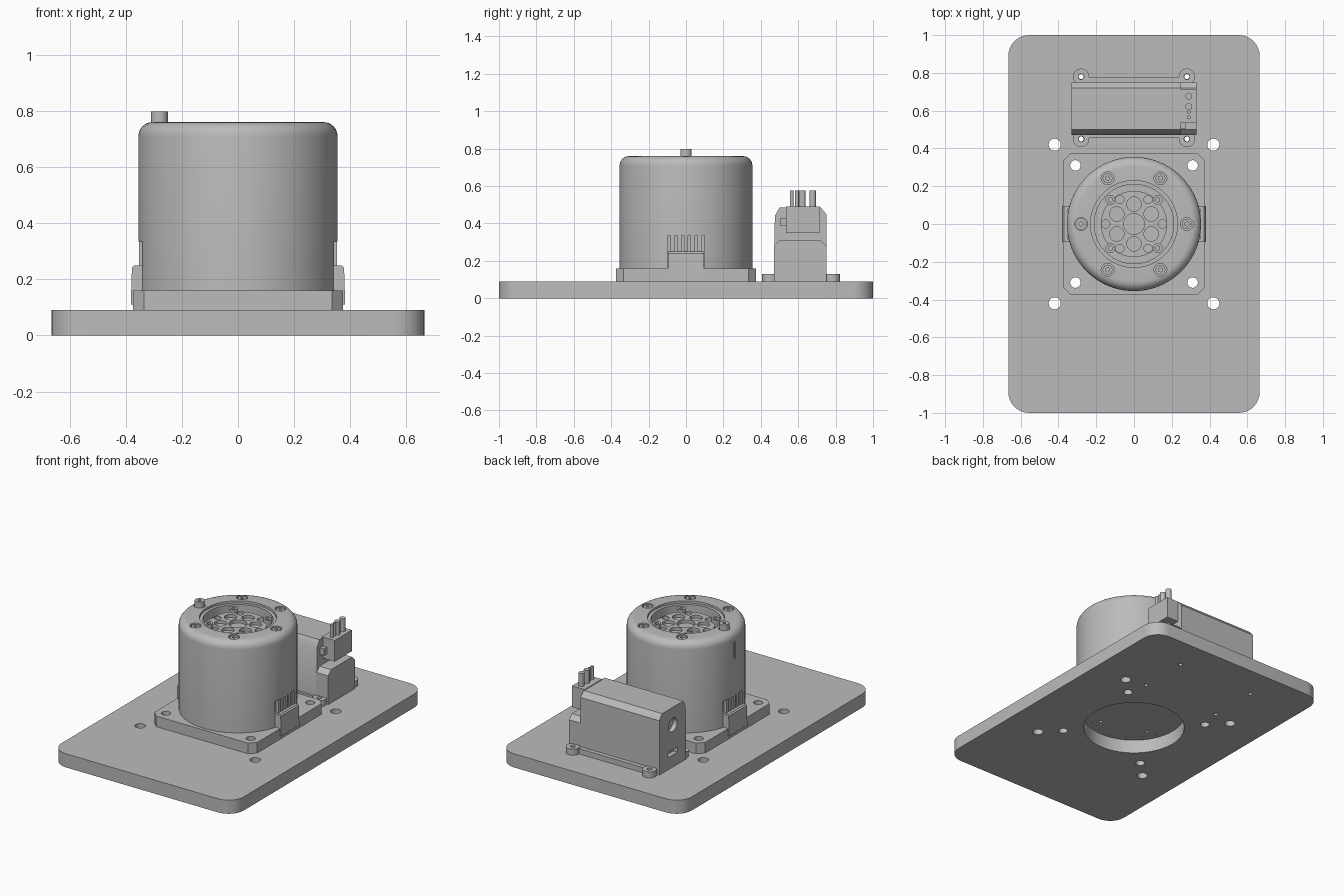
import bpy, bmesh, math
from mathutils import Matrix, Vector

if "Cube" in bpy.data.objects:
    bpy.data.objects.remove(bpy.data.objects["Cube"])

grey = bpy.data.materials.new("machined_grey")
grey.use_nodes = True
grey.diffuse_color = (0.5, 0.5, 0.5, 1)
grey.node_tree.nodes["Principled BSDF"].inputs["Base Color"].default_value = (0.5, 0.5, 0.5, 1)


def finish(name, bm):
    bmesh.ops.recalc_face_normals(bm, faces=bm.faces)
    mesh = bpy.data.meshes.new(name)
    bm.to_mesh(mesh)
    bm.free()
    mesh.materials.append(grey)
    ob = bpy.data.objects.new(name, mesh)
    bpy.context.collection.objects.link(ob)
    return ob


def activate(ob):
    bpy.ops.object.select_all(action='DESELECT')
    ob.select_set(True)
    bpy.context.view_layer.objects.active = ob


def smooth(ob):
    activate(ob)
    bpy.ops.object.shade_smooth_by_angle(angle=math.radians(30))


def add_box(bm, x0, x1, y0, y1, z0, z1):
    m = Matrix.Translation(((x0 + x1) / 2, (y0 + y1) / 2, (z0 + z1) / 2))
    bmesh.ops.create_cube(bm, size=1, matrix=m @ Matrix.Diagonal((x1 - x0, y1 - y0, z1 - z0, 1)))


def add_cyl(bm, x, y, r, z0, z1, sides=24):
    bmesh.ops.create_cone(bm, cap_ends=True, segments=sides, radius1=r, radius2=r,
                          depth=z1 - z0, matrix=Matrix.Translation((x, y, (z0 + z1) / 2)))


def prism(name, points, offset):
    """Extrude a closed outline of 3D points by an offset."""
    bm = bmesh.new()
    face = bm.faces.new([bm.verts.new(p) for p in points])
    new = bmesh.ops.extrude_face_region(bm, geom=[face])["geom"]
    bmesh.ops.translate(bm, verts=[v for v in new if isinstance(v, bmesh.types.BMVert)],
                        vec=Vector(offset))
    return finish(name, bm)


def box(name, *size):
    bm = bmesh.new()
    add_box(bm, *size)
    return finish(name, bm)


def cyls(name, items, sides=24):
    """One object from several (x, y, radius, bottom, top) cylinders."""
    bm = bmesh.new()
    for c in items:
        add_cyl(bm, *c, sides)
    return finish(name, bm)


def cut(ob, cutter):
    cutter.hide_render = True
    mod = ob.modifiers.new("cut", 'BOOLEAN')
    mod.operation = 'DIFFERENCE'
    mod.solver = 'EXACT'
    mod.object = cutter
    activate(ob)
    bpy.ops.object.modifier_apply(modifier=mod.name)
    bpy.data.objects.remove(cutter)


def ring(n, radius, start=0):
    return [(radius * math.cos(start + i * math.tau / n), radius * math.sin(start + i * math.tau / n))
            for i in range(n)]


def corners(x, y):
    return [(sx * x, sy * y) for sx in (-1, 1) for sy in (-1, 1)]


bolt_holes = corners(0.31, 0.31)
ear_spots = [(x, 0.615 + y) for x, y in corners(0.28, 0.165)]

# Base plate with rounded corners, large opening and through holes
outline = []
for k, (sx, sy) in enumerate([(1, 1), (-1, 1), (-1, -1), (1, -1)]):
    for i in range(9):
        a = (k + i / 8) * math.pi / 2
        outline.append((sx * 0.555 + 0.11 * math.cos(a), sy * 0.89 + 0.11 * math.sin(a), 0))
plate = prism("base_plate", outline, (0, 0, 0.09))
cut(plate, cyls("opening_cutter", [(0, 0, 0.31, -0.1, 0.2)], 64))
cut(plate, cyls("plate_hole_cutter",
                [(x, y, 0.032, -0.1, 0.2) for x, y in corners(0.42, 0.42)]
                + [(x, y, 0.028, -0.1, 0.2) for x, y in bolt_holes]
                + [(x, y, 0.013, -0.1, 0.2) for x, y in ear_spots]))
smooth(plate)

# Square motor flange with chamfered corners
f, c = 0.375, 0.335
flange = prism("motor_flange", [(x, y, 0.09) for x, y in
               [(f, -c), (f, c), (c, f), (-c, f), (-f, c), (-f, -c), (-c, -f), (c, -f)]], (0, 0, 0.07))
cut(flange, cyls("flange_hole_cutter",
                 [(x, y, 0.028, 0, 0.3) for x, y in bolt_holes]
                 + [(x, y, 0.012, 0, 0.12) for x, y in ring(4, 0.22, 0.5)]
                 + [(x, y, 0.006, 0, 0.11) for x, y in ring(18, 0.28)]))
smooth(flange)

# Motor housing: turned profile with a rounded shoulder and a sunken bore
profile = [(0, 0.155), (0.355, 0.155)]
profile += [(0.305 + 0.05 * math.cos(a), 0.71 + 0.05 * math.sin(a))
            for a in [i * math.pi / 12 for i in range(7)]]
profile += [(0.23, 0.76), (0.23, 0.745), (0.21, 0.745), (0.21, 0.69), (0, 0.69)]
bm = bmesh.new()
verts = [bm.verts.new((r, 0, z)) for r, z in profile]
edges = [bm.edges.new(pair) for pair in zip(verts, verts[1:])]
bmesh.ops.spin(bm, geom=verts + edges, axis=(0, 0, 1), cent=(0, 0, 0), angle=math.tau, steps=80)
bmesh.ops.remove_doubles(bm, verts=bm.verts, dist=0.0005)
housing = finish("motor_housing", bm)
cap_spots = ring(6, 0.28)
cut(housing, cyls("counterbore_cutter", [(x, y, 0.034, 0.735, 0.9) for x, y in cap_spots]))
bm = bmesh.new()
for s in (-1, 1):
    add_box(bm, *sorted((s * 0.33, s * 0.5)), -0.1, 0.1, 0.165, 0.335)
add_box(bm, -0.5, -0.345, -0.012, 0.012, 0.58, 0.69)
cut(housing, finish("side_pocket_cutter", bm))
smooth(housing)

# Cap screws around the rim, one of them standing proud
heads = [(x, y, 0.026, 0.73, 0.755) for x, y in cap_spots if x > -0.2]
heads.append((-0.28, 0, 0.03, 0.73, 0.797))
screws = cyls("cap_screws", heads)
cut(screws, cyls("hex_socket_cutter", [(x, y, 0.012, top - 0.015, 0.9)
                                       for x, y, r, bottom, top in heads], 6))
smooth(screws)

# Output hub inside the bore, pierced by a ring of holes
hub = cyls("output_hub", [(0, 0, 0.175, 0.685, 0.715)], 64)
cut(hub, cyls("hub_hole_cutter",
              [(0, 0, 0.055, 0.695, 0.8)]
              + [(x, y, 0.038, 0.695, 0.8) for x, y in ring(6, 0.105, math.pi / 6)]
              + [(x, y, 0.022, 0.695, 0.8) for x, y in ring(6, 0.15)]))
smooth(hub)
studs = [(x, y, 0.026, 0.685, 0.735) for x, y in corners(0.125, 0.128)]
hub_screws = cyls("hub_screws", studs)
cut(hub_screws, cyls("hub_socket_cutter", [(x, y, 0.013, 0.72, 0.8) for x, y, *rest in studs], 6))
smooth(hub_screws)

# Pin connectors on both sides of the motor
for side, s in (("left", 1), ("right", -1)):
    prism(side + "_connector", [(s * x, -0.095, z) for x, z in
          [(0.325, 0.11), (0.382, 0.11), (0.378, 0.24), (0.37, 0.25), (0.325, 0.25)]], (0, 0.19, 0))
    bm = bmesh.new()
    for i in range(-2, 3):
        add_box(bm, *sorted((s * 0.335, s * 0.353)), i * 0.036 - 0.011, i * 0.036 + 0.011, 0.24, 0.335)
    finish(side + "_connector_pins", bm)

# Driver case behind the motor: tall body, lower step, end openings
body = prism("driver_body", [(-0.33, y, z) for y, z in
             [(0.47, 0.09), (0.75, 0.09), (0.75, 0.45), (0.72, 0.485), (0.5, 0.485), (0.475, 0.44)]],
             (0.575, 0, 0))
bm = bmesh.new()
add_cyl(bm, 0, 0, 0.045, -0.03, 0.03)
bmesh.ops.rotate(bm, verts=bm.verts, matrix=Matrix.Rotation(math.pi / 2, 3, 'Y'))
bmesh.ops.translate(bm, verts=bm.verts, vec=(-0.33, 0.61, 0.37))
add_box(bm, -0.36, -0.30, 0.56, 0.66, 0.17, 0.205)
cut(body, finish("end_opening_cutter", bm))
smooth(body)
prism("driver_step", [(0.24, y, z) for y, z in
      [(0.47, 0.09), (0.75, 0.09), (0.75, 0.28), (0.72, 0.31), (0.5, 0.31), (0.47, 0.28)]],
      (0.09, 0, 0))

# Plug on the driver with its round pins and a side nub
box("driver_plug", 0.24, 0.332, 0.535, 0.715, 0.35, 0.49)
box("driver_plug_nub", 0.24, 0.275, 0.505, 0.54, 0.385, 0.43)
smooth(cyls("driver_plug_pins", [(0.29, y, r, 0.48, 0.575) for y, r in
            [(0.677, 0.018), (0.622, 0.018), (0.593, 0.01), (0.565, 0.01)]], 16))

# Mounting foot and four screw ears
box("driver_foot", -0.25, 0.25, 0.455, 0.778, 0.09, 0.125)
bm = bmesh.new()
for x, y in ear_spots:
    add_cyl(bm, x, y, 0.043, 0.09, 0.13, 32)
ears = finish("driver_ears", bm)
cut(ears, cyls("ear_hole_cutter", [(x, y, 0.015, 0, 0.2) for x, y in ear_spots]))
smooth(ears)
